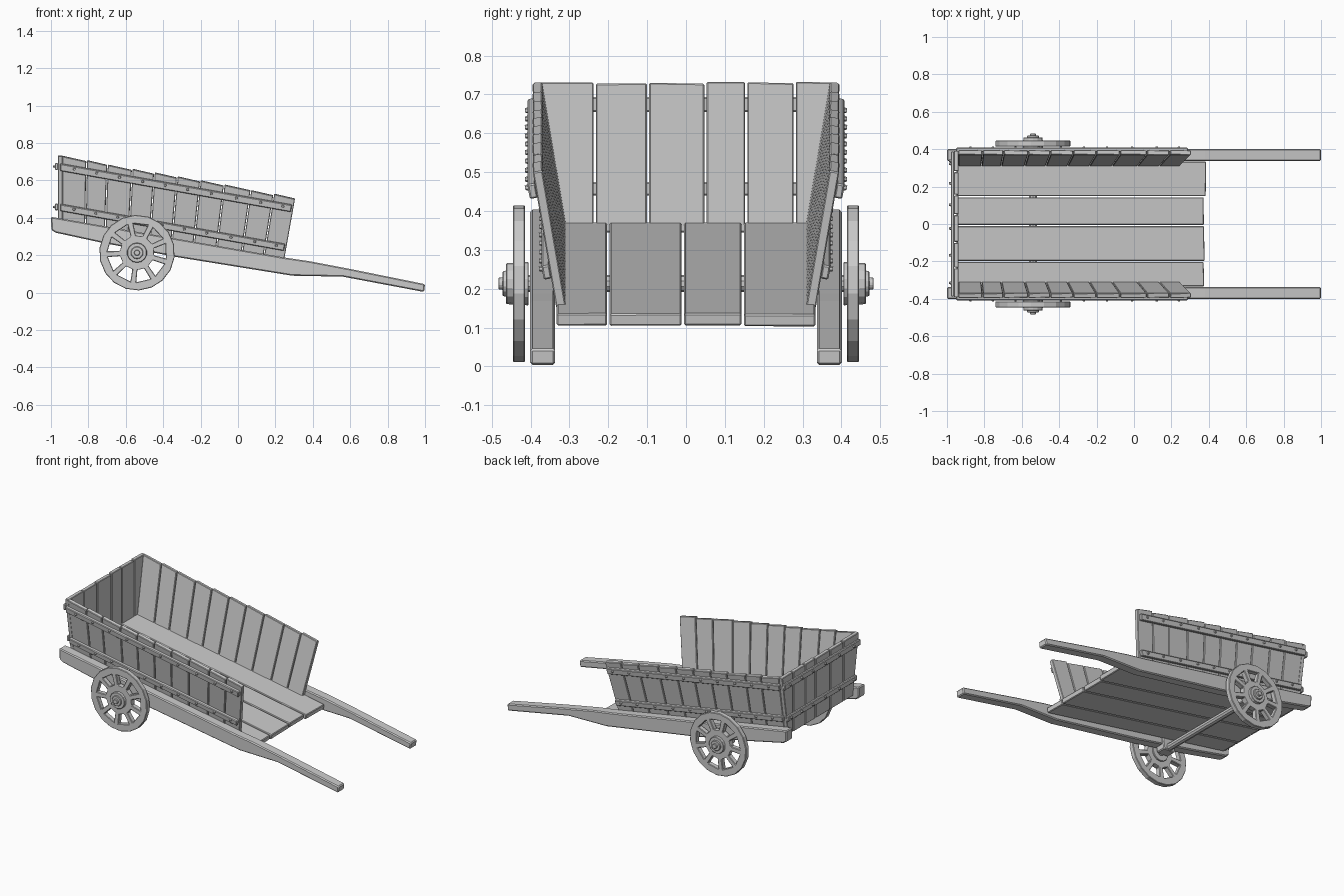
import bpy, bmesh, math, random
from mathutils import Vector, Matrix

if "Cube" in bpy.data.objects:
    bpy.data.objects.remove(bpy.data.objects["Cube"])

random.seed(4)
TILT = math.atan(0.178)
C, S = math.cos(TILT), math.sin(TILT)


def tilt(u, y, w):
    """Cart frame (along bed, across, above floor) to world."""
    return Vector((u * C + w * S, y, 0.2026 - u * S + w * C))


def jit(a):
    return random.uniform(-a, a)


def prism(bm, pts, off):
    """Extrude a polygon by a vector."""
    a = [bm.verts.new(p) for p in pts]
    b = [bm.verts.new(Vector(p) + Vector(off)) for p in pts]
    bm.faces.new(a)
    bm.faces.new(b[::-1])
    n = len(a)
    for i in range(n):
        bm.faces.new((a[i], b[i], b[(i + 1) % n], a[(i + 1) % n]))


def cyl(bm, center, axis, r1, r2, depth, seg):
    rot = Vector((0, 0, 1)).rotation_difference(Vector(axis)).to_matrix().to_4x4()
    bmesh.ops.create_cone(bm, cap_ends=True, segments=seg, radius1=r1, radius2=r2,
                          depth=depth, matrix=Matrix.Translation(center) @ rot)


def finish(bm, name, bevel=0.0, mirror=False):
    bmesh.ops.recalc_face_normals(bm, faces=bm.faces)
    me = bpy.data.meshes.new(name)
    bm.to_mesh(me)
    bm.free()
    ob = bpy.data.objects.new(name, me)
    bpy.context.collection.objects.link(ob)
    if bevel:
        m = ob.modifiers.new("bevel", 'BEVEL')
        m.width = bevel
        m.segments = 1
    if mirror:
        m = ob.modifiers.new("mirror", 'MIRROR')
        m.use_axis = (False, True, False)
    return ob


# Long side shafts with tapering handles
bm = bmesh.new()
profile = [(-1, .405), (-.6, .335), (.25, .187), (.38, .168), (.6, .126), (1, .045),
           (.995, .003), (.56, .085), (.29, .09), (-.33, .19), (-.745, .27),
           (-.975, .32), (-.998, .335)]
prism(bm, [(x, .337, z) for x, z in profile], (0, .064, 0))
finish(bm, "shafts", .006, True)

# Floor planks
bm = bmesh.new()
ys = [-.336, -.2, -.008, .146, .336]
for a, b in zip(ys, ys[1:]):
    a, b = a + .003, b - .003
    f = .385 + jit(.006)
    prism(bm, [tilt(-.96, a, 0), tilt(f, a, 0), tilt(f + jit(.004), b, 0), tilt(-.96, b, 0)],
          tilt(0, 0, -.032) - tilt(0, 0, 0))
finish(bm, "floor_planks", .004)


# Side wall planks: rear edge upright, front edge square to the bed
def side_pt(t, w, out=0.0):
    back = -.955 - .178 * w
    return tilt(back + (.25 - back) * t, .31 + .17 * w + out, w)


OUT = tilt(0, .025, -.004) - tilt(0, 0, 0)
N = 10
cuts = [0] + [i / N + jit(.01) for i in range(1, N)] + [1]
bm = bmesh.new()
for a, b in zip(cuts, cuts[1:]):
    top = .352 + jit(.003)
    g = .0018
    prism(bm, [side_pt(a + g, -.005), side_pt(b - g, -.005),
               side_pt(b - g, top - .003), side_pt(a + g, top + .003)], OUT)
finish(bm, "side_planks", .003, True)

# Side rails and their bolts
bm = bmesh.new()
bolts = bmesh.new()
for lo, hi in ((.066, .102), (.277, .315)):
    prism(bm, [side_pt(-.008, lo, .024), side_pt(.99, lo, .024),
               side_pt(.99, hi, .024), side_pt(-.008, hi, .024)],
          tilt(0, .021, -.0035) - tilt(0, 0, 0))
    for a, b in zip(cuts, cuts[1:]):
        cyl(bolts, side_pt((a + b) / 2, (lo + hi) / 2, .048), OUT, .009, .006, .012, 6)
finish(bm, "side_rails", .004, True)
finish(bolts, "side_bolts", 0, True)

# Back wall planks, upright, outer ones following the flare of the sides
bm = bmesh.new()
top_y = [-.395, -.235, -.098, .05, .155, .28, .395]
low_y = [-.333] + top_y[1:-1] + [.333]
for i in range(6):
    h = .73 + jit(.003)
    g = .003
    prism(bm, [(-.963, low_y[i] + g, .345), (-.963, low_y[i + 1] - g, .345),
               (-.963, top_y[i + 1] - g, h), (-.963, top_y[i] + g, h + jit(.003))],
          (.026, 0, 0))
finish(bm, "back_planks", .003)

# Back rails and bolts
bm = bmesh.new()
bolts = bmesh.new()
for lo, hi, half in ((.44, .475, .352), (.655, .693, .388)):
    prism(bm, [(-.962, -half, lo), (-.962, half, lo), (-.962, half, hi), (-.962, -half, hi)],
          (-.017, 0, 0))
    for i in range(6):
        y = max(-half + .03, min(half - .03, (top_y[i] + top_y[i + 1]) / 2))
        cyl(bolts, (-.982, y, (lo + hi) / 2), (-1, 0, 0), .009, .006, .012, 6)
finish(bm, "back_rails", .004)
finish(bolts, "back_bolts")

# Wheels: one flat disc with nine cut-out windows
WX, WZ, NS = -.54, .213, 9
bm = bmesh.new()
step = 2 * math.pi / NS
rings = [(.092, .20), (.158, .25), (.202, step / 4)]
grid = []
for r, half in rings:
    row = []
    for k in range(NS):
        for s in (-1, 1):
            ang = k * step + s * half + .05
            row.append(bm.verts.new((WX + r * math.cos(ang), .414, WZ + r * math.sin(ang))))
    grid.append(row)
faces = [bm.faces.new(grid[0])]
for j in range(2):
    for i in range(2 * NS):
        if j == 0 and i % 2 == 0:
            continue
        n = (i + 1) % (2 * NS)
        faces.append(bm.faces.new((grid[j][i], grid[j][n], grid[j + 1][n], grid[j + 1][i])))
ext = bmesh.ops.extrude_face_region(bm, geom=faces, use_keep_orig=True)
bmesh.ops.translate(bm, vec=(0, .032, 0),
                    verts=[v for v in ext["geom"] if isinstance(v, bmesh.types.BMVert)])
finish(bm, "wheels", .003, True)

# Stepped hubs
bm = bmesh.new()
for y0, y1, r in ((.405, .463, .056), (.46, .472, .034), (.47, .483, .016)):
    cyl(bm, (WX, (y0 + y1) / 2, WZ), (0, 1, 0), r, r * .94, y1 - y0, 14)
finish(bm, "wheel_hubs", .002, True)

# Axle and the blocks holding it under the shafts
bm = bmesh.new()
cyl(bm, (WX, 0, WZ), (0, 1, 0), .022, .022, .9, 10)
finish(bm, "axle")
bm = bmesh.new()
prism(bm, [(WX - .05, .325, .275), (WX + .05, .325, .26), (WX + .04, .325, .19),
           (WX - .04, .325, .19)], (0, .067, 0))
finish(bm, "axle_blocks", .005, True)
